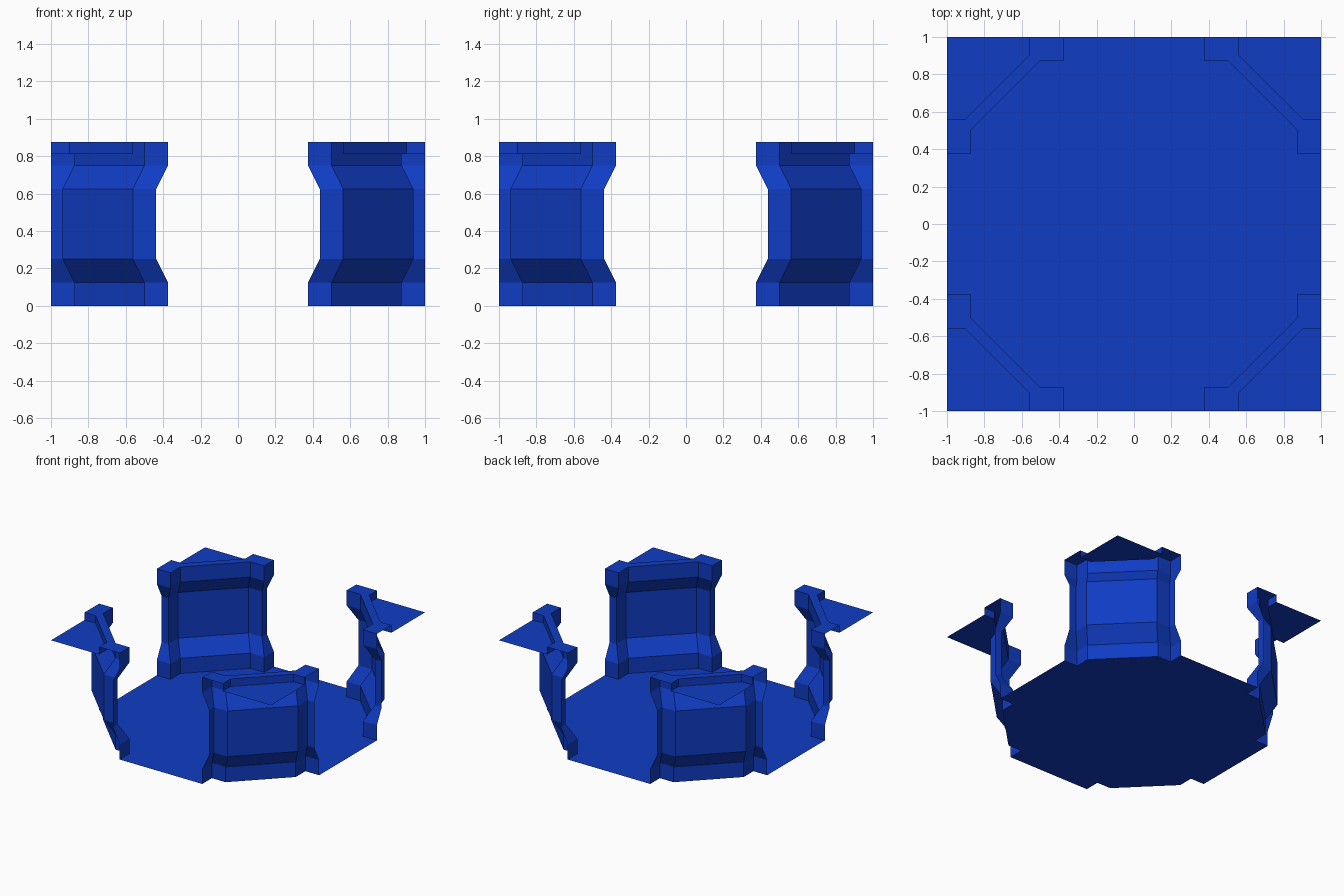
import bpy
import bmesh
from math import pi
from mathutils import Matrix

cube = bpy.data.objects.get("Cube")
if cube:
    bpy.data.objects.remove(cube, do_unlink=True)

blue = bpy.data.materials.new("deep blue")
blue.use_nodes = True
colour = (0.005, 0.045, 0.55, 1)
blue.diffuse_color = colour
blue.node_tree.nodes["Principled BSDF"].inputs["Base Color"].default_value = colour

STEP = 0.0625
TOP = 0.875
CAP = TOP - STEP


def make_object(name, bm, turn=0):
    """Turn the mesh about the centre and add it to the scene."""
    bmesh.ops.remove_doubles(bm, verts=bm.verts, dist=0.0005)
    bm.transform(Matrix.Rotation(turn * pi / 2, 4, "Z"))
    mesh = bpy.data.meshes.new(name)
    bm.to_mesh(mesh)
    bm.free()
    mesh.materials.append(blue)
    obj = bpy.data.objects.new(name, mesh)
    bpy.context.collection.objects.link(obj)


def wall_outline(inset):
    """Plan of a corner wall, chamfered between two pilasters."""
    near, face, bend = 0.375 + inset, TOP + inset, 0.5 + inset
    half = [(near, 1), (near, face), (bend, face)]
    return half + [(y, x) for x, y in reversed(half)]


def flat_face(bm, points, z):
    bm.faces.new([bm.verts.new((x, y, z)) for x, y in points])


def strip(bm, rings):
    """Quads between successive open outlines, given as (points, z)."""
    rows = [[bm.verts.new((x, y, z)) for x, y in pts] for pts, z in rings]
    for low, high in zip(rows, rows[1:]):
        for i in range(len(low) - 1):
            bm.faces.new((low[i], low[i + 1], high[i + 1], high[i]))


# Floor: notched octagon following the foot of the four walls
bm = bmesh.new()
foot = wall_outline(0)[::-1]
outline = []
for turn in range(4):
    for x, y in foot:
        for _ in range(turn):
            x, y = -y, x
        outline.append((x, y))
flat_face(bm, outline, 0)
make_object("floor", bm)

# Corners: waisted wall, raised rim and sunken cap
corner_names = ["back_left", "back_right", "front_right", "front_left"]
profile = [(0, 0), (0, 0.125), (STEP, 0.25), (STEP, 0.625), (0, 0.75), (0, TOP)]
rim_inner = [(0.5625, 1), (0.5625, 0.9), (0.9, 0.5625), (1, 0.5625)]

for turn, place in enumerate(corner_names):
    bm = bmesh.new()
    strip(bm, [(wall_outline(inset), z) for inset, z in profile])
    make_object(place + "_wall", bm, turn)

    bm = bmesh.new()
    flat_face(bm, wall_outline(0) + rim_inner[::-1], TOP)
    strip(bm, [(rim_inner[::-1], CAP), (rim_inner[::-1], TOP)])
    make_object(place + "_rim", bm, turn)

    bm = bmesh.new()
    flat_face(bm, rim_inner + [(1, 1)], CAP)
    make_object(place + "_cap", bm, turn)
